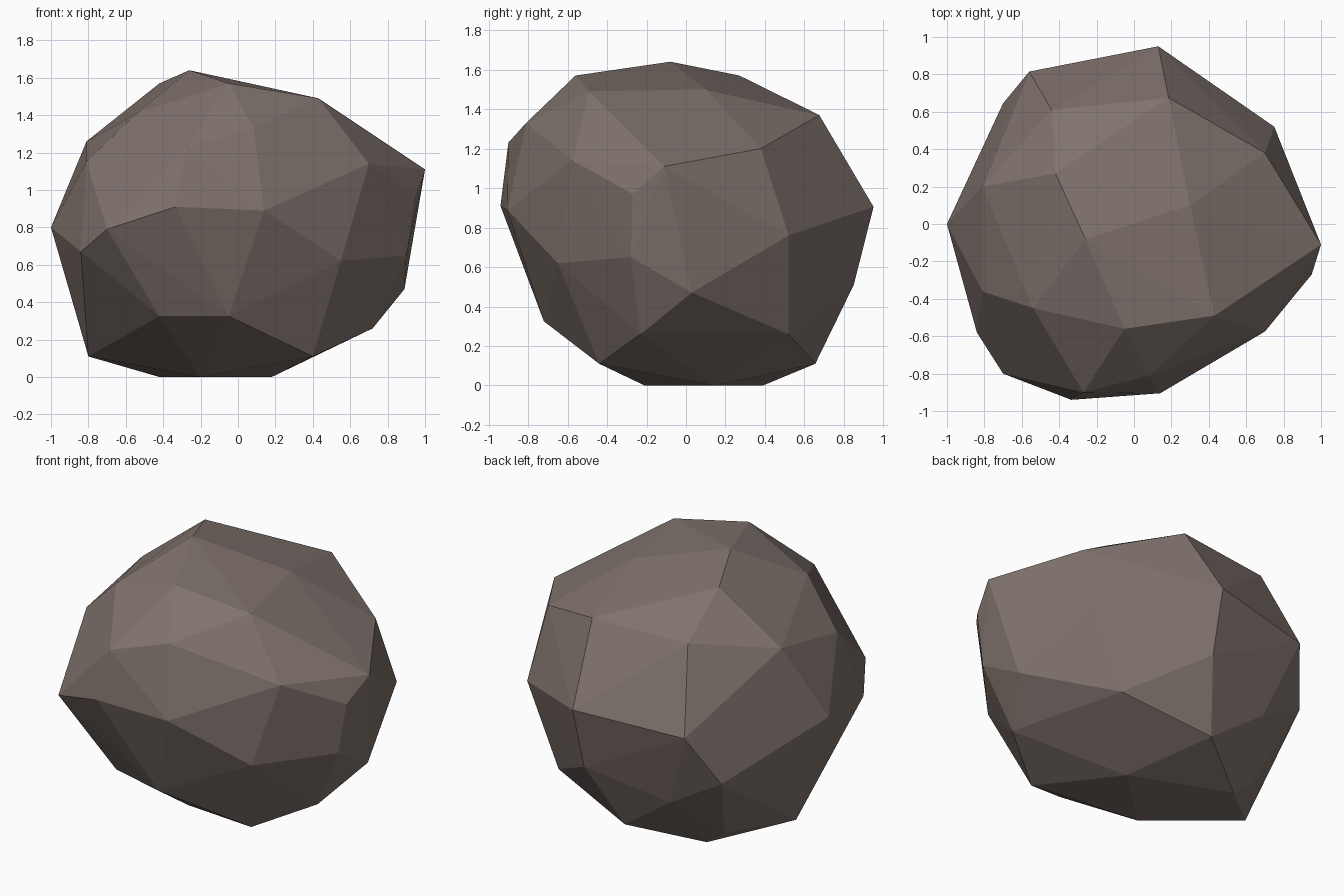
import bpy, bmesh

# Corner points of the boulder, as rings from the crown to the base
rings = [
    # crown
    [(-.26, -.08, 1.64), (-.05, -.56, 1.57), (.43, -.49, 1.49), (.30, .10, 1.50), (-.42, .27, 1.57),
     (.185, .675, 1.37), (-.44, .61, 1.35), (-.54, -.45, 1.41)],
    # shoulder
    [(1, -.11, 1.11), (.70, .38, 1.20), (.70, -.575, 1.14), (.085, -.81, 1.33), (-.27, -.90, 1.23),
     (-.81, -.36, 1.15), (-.81, .20, 1.26), (.95, -.27, .97)],
    # belly
    [(.13, .95, .905), (.75, .52, .76), (.90, -.28, .65), (.55, -.65, .62), (.14, -.905, .89),
     (-.335, -.94, .91), (-.70, -.80, .79), (-.84, -.58, .67), (-1, 0, .80), (-.56, .815, .856), (-.70, .645, .54)],
    # lower flank
    [(.89, .03, .47), (.53, .52, .26), (.72, -.23, .26), (.12, .85, .51), (-.38, .70, .36),
     (-.42, -.62, .325), (-.05, -.72, .325)],
    # foot
    [(.40, -.44, .11), (-.03, .655, .11), (-.80, .04, .11), (-.55, .40, .10),
     (.18, .15, 0), (-.20, -.21, 0), (-.42, .39, 0)],
]

# Wrap the points in a faceted skin
bm = bmesh.new()
for ring in rings:
    for p in ring:
        bm.verts.new(p)
bmesh.ops.convex_hull(bm, input=bm.verts[:])
bmesh.ops.delete(bm, geom=[v for v in bm.verts if not v.link_faces], context='VERTS')
bmesh.ops.recalc_face_normals(bm, faces=bm.faces[:])

mesh = bpy.data.meshes.new("boulder")
bm.to_mesh(mesh)
bm.free()
boulder = bpy.data.objects.new("boulder", mesh)
bpy.context.collection.objects.link(boulder)

# Single warm grey stone colour
stone = bpy.data.materials.new("warm grey stone")
stone.diffuse_color = (.215, .17, .153, 1)
mesh.materials.append(stone)
